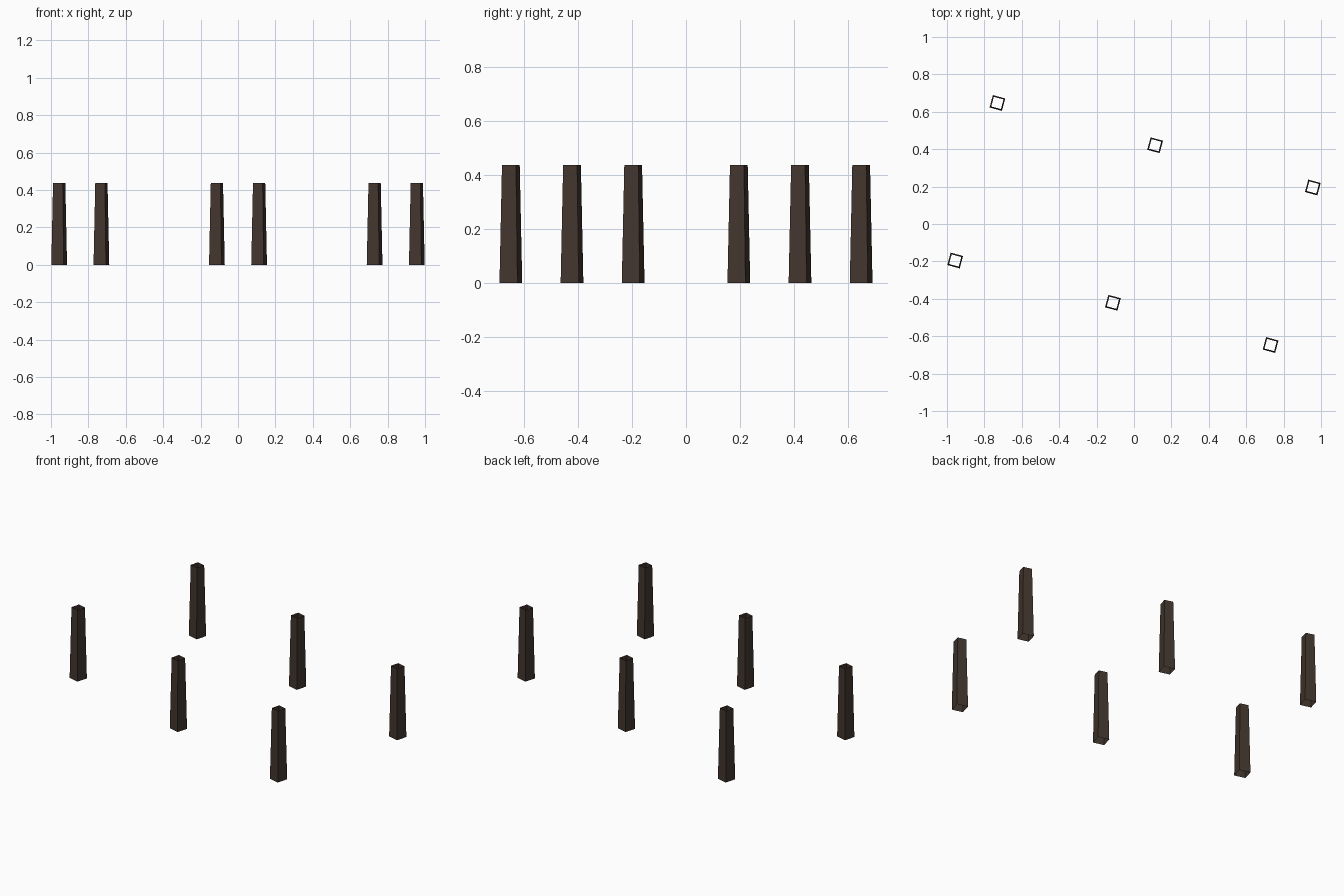
import bpy, bmesh, math
from mathutils import Matrix

if "Cube" in bpy.data.objects:
    bpy.data.objects.remove(bpy.data.objects["Cube"])

H = 0.437                 # leg height
BOTTOM, TOP = 0.0687, 0.0535   # side lengths of the square ends
TURN = Matrix.Rotation(math.radians(-15), 4, 'Z')

wood = bpy.data.materials.new("dark brown wood")
wood.diffuse_color = (0.055, 0.036, 0.027, 1)
wood.use_nodes = True
wood.node_tree.nodes["Principled BSDF"].inputs["Base Color"].default_value = wood.diffuse_color


def tapered_leg(name, x, y):
    # open-ended square tube, narrowing upwards
    bm = bmesh.new()
    bmesh.ops.create_cone(bm, cap_ends=False, segments=4,
                          radius1=BOTTOM / math.sqrt(2), radius2=TOP / math.sqrt(2), depth=H,
                          matrix=Matrix.Translation((x, y, H / 2)) @ Matrix.Rotation(math.pi / 4, 4, 'Z'))
    bm.transform(TURN)
    bmesh.ops.recalc_face_normals(bm, faces=bm.faces)
    me = bpy.data.meshes.new(name)
    bm.to_mesh(me)
    bm.free()
    me.materials.append(wood)
    bpy.context.collection.objects.link(bpy.data.objects.new(name, me))


# two rows of three legs
for row, y in (("front", -0.436), ("back", 0.436)):
    for col, x in (("left", -0.873), ("middle", 0), ("right", 0.873)):
        tapered_leg(f"{row}_{col}_leg", x, y)
